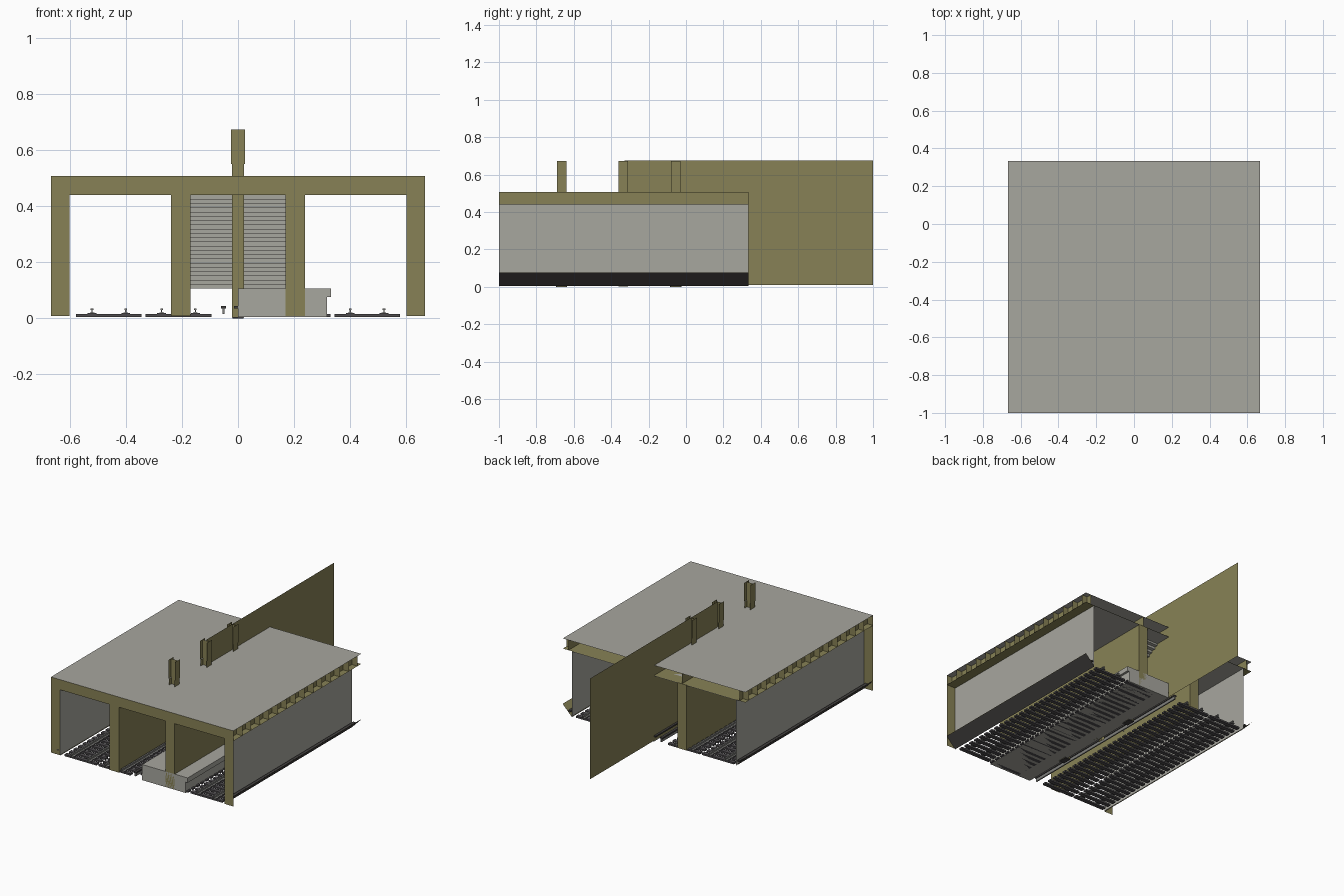
import bpy, bmesh

if "Cube" in bpy.data.objects:
    bpy.data.objects.remove(bpy.data.objects["Cube"])

def material(name, r, g, b):
    m = bpy.data.materials.new(name)
    m.diffuse_color = (r, g, b, 1)
    m.use_nodes = True
    m.node_tree.nodes["Principled BSDF"].inputs["Base Color"].default_value = m.diffuse_color
    return m

OLIVE = material("olive_steel", .245, .222, .092)
GREY = material("concrete_grey", .39, .385, .345)
DARK = material("dark_grey", .052, .048, .047)
TIE = material("tie_grey", .075, .07, .075)
RAIL = material("rail_grey", .22, .22, .21)

Y0, Y1 = -1.0, 1 / 3       # station front and back
W = 2 / 3                  # half width
ROOF, CEIL = .507, .44


class Part:
    """Collects boxes, sheets and extruded profiles into one object."""
    def __init__(self, name, mat):
        self.name, self.mat, self.bm = name, mat, bmesh.new()

    def face(self, pts):
        self.bm.faces.new([self.bm.verts.new(p) for p in pts])

    def x_sheet(self, x, y0, y1, z0, z1):
        self.face([(x, y0, z0), (x, y1, z0), (x, y1, z1), (x, y0, z1)])

    def y_sheet(self, y, x0, x1, z0, z1):
        self.face([(x0, y, z0), (x1, y, z0), (x1, y, z1), (x0, y, z1)])

    def z_sheet(self, z, x0, x1, y0, y1):
        self.face([(x0, y0, z), (x1, y0, z), (x1, y1, z), (x0, y1, z)])

    def profile(self, pts, y0, y1):
        a = [self.bm.verts.new((x, y0, z)) for x, z in pts]
        b = [self.bm.verts.new((x, y1, z)) for x, z in pts]
        self.bm.faces.new(a)
        self.bm.faces.new(b[::-1])
        for i in range(len(a)):
            j = (i + 1) % len(a)
            self.bm.faces.new((a[i], b[i], b[j], a[j]))

    def box(self, x0, x1, y0, y1, z0, z1):
        self.profile([(x0, z0), (x1, z0), (x1, z1), (x0, z1)], y0, y1)

    def done(self, solid=False):
        if solid:
            bmesh.ops.recalc_face_normals(self.bm, faces=self.bm.faces[:])
        me = bpy.data.meshes.new(self.name)
        self.bm.to_mesh(me)
        self.bm.free()
        me.materials.append(self.mat)
        ob = bpy.data.objects.new(self.name, me)
        bpy.context.collection.objects.link(ob)
        return ob


# roof sheet and grey ceiling
p = Part("roof", GREY)
p.z_sheet(ROOF, -W, W, Y0, Y1)
p.done()
p = Part("ceiling", GREY)
p.z_sheet(CEIL - .003, -.6, .6, Y0 + .005, Y1)
p.done()

# front portal with three openings
p = Part("front_portal", OLIVE)
p.y_sheet(Y0, -W, W, CEIL, ROOF)
for s in (-1, 1):
    for a, b in ((.17, .238), (.6, W)):
        p.y_sheet(Y0, s * a, s * b, .008, CEIL)
p.done()

# plate girders: bottom plate, webs and stiffener ribs
p = Part("roof_girders", OLIVE)
p.z_sheet(CEIL, -W, W, Y0, Y1)
RIBS = 14
for s in (-1, 1):
    p.x_sheet(s * .625, Y0, Y1, CEIL, ROOF)
    p.x_sheet(s * .204, Y0, Y1, CEIL, ROOF)
    for i in range(RIBS):
        y = Y0 + (i + 1) * (Y1 - Y0) / (RIBS + .4)
        p.y_sheet(y, s * .625, s * W, CEIL, ROOF)
p.done()

# outer walls, inner walls and sloped side ledges
p = Part("outer_walls", GREY)
for s in (-1, 1):
    p.x_sheet(s * .6, Y0, Y1, .01, CEIL)
p.done()
p = Part("inner_walls", OLIVE)
for s in (-1, 1):
    for x in (.17, .238):
        p.x_sheet(s * x, Y0, Y1, .008, CEIL)
    p.y_sheet(Y1, s * .17, s * .238, .008, CEIL)
p.done()
for name, mat, lift in (("side_ledges", DARK, 0), ("ledge_linings", OLIVE, .003)):
    p = Part(name, mat)
    for s in (-1, 1):
        p.face([(s * .6, Y0, .005 + lift), (s * W, Y0, .073 + lift),
                (s * W, Y1, .073 + lift), (s * .6, Y1, .005 + lift)])
    p.done()

# long centre wall running out behind the station
p = Part("centre_wall", OLIVE)
p.x_sheet(0, -.33, 1, .01, .675)
p.done()

# H columns through the roof, with base plates
p = Part("centre_columns", OLIVE)
for y in (-.665, -.335, -.055):
    for z0, z1, h in ((.003, .55, .021), (.55, .672, .025)):
        for s in (-1, 1):
            p.x_sheet(s * h, y - .026, y + .026, z0, z1)
        p.y_sheet(y, -h, h, z0, z1)
p.done()
p = Part("base_plates", DARK)
for y in (-.665, -.055):
    p.box(-.02, .02, y - .03, y + .03, 0, .005)
p.done(True)

# platform with overhanging lip
p = Part("platform", GREY)
p.profile([(0, .004), (.317, .004), (.317, .075), (.332, .075), (.332, .107), (0, .107)],
          Y0, Y1)
p.done(True)

# stairs rising to the back
p = Part("stairs", GREY)
STEPS = 22
rise, run = (CEIL - .107) / STEPS, .025
for i in range(STEPS):
    y, z = -.3 + i * run, .107 + i * rise
    p.y_sheet(y, -.17, .17, z, z + rise)
    p.z_sheet(z + rise, -.17, .17, y, y + run)
p.done()

# tracks: ties, I-shaped rails and tie plates
TRACKS = (-.46, -.212, .212, .46)
TIES = 28
ties, rails, plates = Part("ties", TIE), Part("rails", RAIL), Part("tie_plates", TIE)
half = [(.010, .017), (.010, .019), (.002, .022), (.002, .029), (.005, .030), (.005, .035)]
shape = half + [(-x, z) for x, z in reversed(half)]
for c in TRACKS:
    pitch = (Y1 - Y0) / TIES
    for i in range(TIES):
        y = Y0 + (i + .25) * pitch
        ties.box(c - .117, c + .117, y, y + .027, .004, .015)
        for s in (-1, 1):
            x = c + s * .06
            plates.box(x - .016, x + .016, y + .004, y + .023, .015, .018)
    for s in (-1, 1):
        rails.profile([(c + s * .06 + x, z) for x, z in shape], Y0 + .002, Y1)
for q in (ties, rails, plates):
    q.done(True)

# third rails with cover boards
p = Part("third_rail_covers", DARK)
for x in (-.618, -.052, -.005, .618):
    p.box(x - .009, x + .009, Y0 - 0, Y1, .035, .044)
p.done(True)
p = Part("third_rail", RAIL)
p.box(-.056, -.048, Y0 + .002, Y1, .015, .035)
p.done(True)
